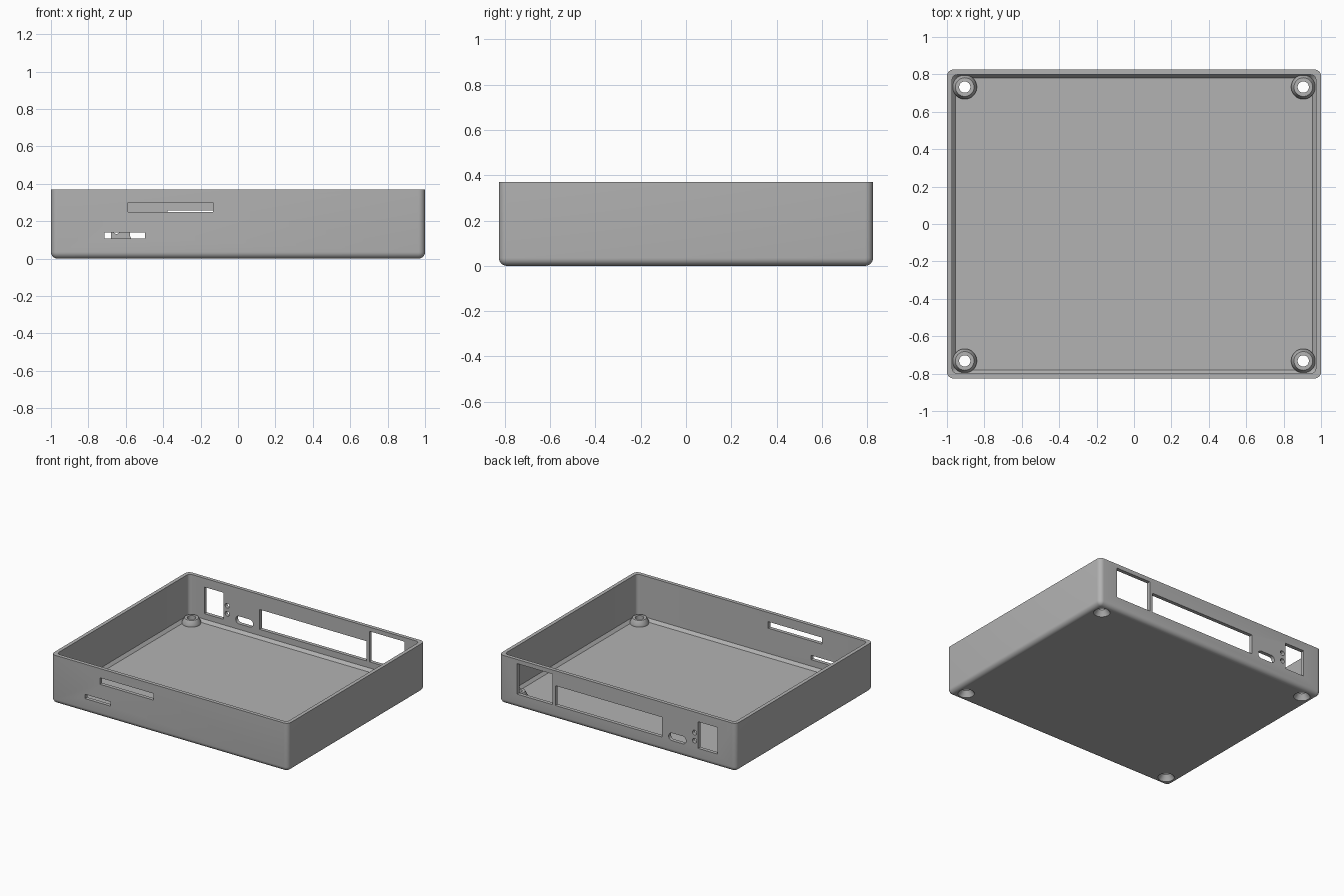
import bpy, bmesh, math

scene = bpy.context.scene
if "Cube" in bpy.data.objects:
    bpy.data.objects.remove(bpy.data.objects["Cube"], do_unlink=True)

grey = bpy.data.materials.new("plain grey")
grey.use_nodes = True
grey.diffuse_color = (0.45, 0.45, 0.45, 1)
grey.node_tree.nodes["Principled BSDF"].inputs["Base Color"].default_value = (0.45, 0.45, 0.45, 1)

HX, HY, HZ = 1.0, 0.826, 0.37
WALL, FLOOR, ROUND = 0.028, 0.036, 0.035
BOSS_X, BOSS_Y = 0.905, 0.732


def loft(name, rings):
    """Bridge equal-sized rings of points and cap both ends."""
    bm = bmesh.new()
    rows = [[bm.verts.new(p) for p in ring] for ring in rings]
    n = len(rows[0])
    for a, b in zip(rows, rows[1:]):
        for i in range(n):
            j = (i + 1) % n
            bm.faces.new((a[i], a[j], b[j], b[i]))
    bm.faces.new(rows[0])
    bm.faces.new(rows[-1])
    bmesh.ops.recalc_face_normals(bm, faces=bm.faces)
    mesh = bpy.data.meshes.new(name)
    bm.to_mesh(mesh)
    bm.free()
    mesh.materials.append(grey)
    obj = bpy.data.objects.new(name, mesh)
    scene.collection.objects.link(obj)
    return obj


def rounded(w, h, r, steps=6):
    """Outline of a rounded rectangle with half sizes w and h."""
    pts = []
    for k, (sx, sy) in enumerate(((1, 1), (-1, 1), (-1, -1), (1, -1))):
        for i in range(steps + 1):
            a = math.pi / 2 * (k + i / steps)
            pts.append((sx * (w - r) + r * math.cos(a), sy * (h - r) + r * math.sin(a)))
    return pts


def tray_ring(inset, z, r):
    return [(x, y, z) for x, y in rounded(HX - inset, HY - inset, r)]


def turned(name, profile, x, y, sides=32):
    """Round part from a radius and height profile."""
    angles = [2 * math.pi * i / sides for i in range(sides)]
    return loft(name, [[(x + r * math.cos(a), y + r * math.sin(a), z) for a in angles]
                       for r, z in profile])


def port(name, x0, x1, z0, z1, side, r=None):
    """Cutter through the front (-1) or back (1) wall."""
    w, h = (x1 - x0) / 2, (z1 - z0) / 2
    outline = rounded(w, h, r) if r else [(w, h), (-w, h), (-w, -h), (w, -h)]
    cx, cz = (x0 + x1) / 2, (z0 + z1) / 2
    return loft(name, [[(cx + u, side * y, cz + v) for u, v in outline]
                       for y in (HY - 0.1, HY + 0.1)])


def combine(target, tool, operation):
    mod = target.modifiers.new("cut", "BOOLEAN")
    mod.operation, mod.solver, mod.object = operation, "EXACT", tool
    bpy.context.view_layer.objects.active = target
    bpy.ops.object.modifier_apply(modifier=mod.name)
    bpy.data.objects.remove(tool, do_unlink=True)


# Open tray: rounded underside, straight walls, rim, chamfered inner floor
rings = []
for i in range(7):
    a = math.pi / 2 * i / 6
    inset = ROUND * (1 - math.sin(a))
    rings.append(tray_ring(inset, ROUND * (1 - math.cos(a)), max(ROUND - inset, 0.003)))
rings += [tray_ring(0, HZ, ROUND), tray_ring(WALL, HZ, 0.026),
          tray_ring(WALL, FLOOR + 0.022, 0.026), tray_ring(WALL + 0.018, FLOOR, 0.02)]
tray = loft("case_tray", rings)

# Corner screw bosses with countersunk holes
corners = [(sx * BOSS_X, sy * BOSS_Y) for sx in (-1, 1) for sy in (-1, 1)]
for x, y in corners:
    combine(tray, turned("boss", [(0.065, 0.02), (0.065, 0.05), (0.05, 0.08)], x, y), "UNION")
for x, y in corners:
    hole = [(0.062, -0.01), (0.055, 0.005), (0.03, 0.04), (0.03, 0.2)]
    combine(tray, turned("screw_hole", hole, x, y), "DIFFERENCE")

# Wall openings
ports = [
    port("card_slot", -0.588, -0.134, 0.25, 0.30, -1),
    port("thin_slot", -0.713, -0.497, 0.107, 0.14, -1),
    port("large_port", 0.55, 0.847, 0.105, 0.338, 1),
    port("wide_port", -0.376, 0.524, 0.105, 0.256, 1),
    port("oval_port", -0.578, -0.432, 0.1, 0.158, 1, 0.027),
    port("square_port", -0.843, -0.68, 0.1, 0.303, 1),
    port("lower_light_hole", -0.668, -0.632, 0.132, 0.168, 1, 0.0179),
    port("upper_light_hole", -0.668, -0.632, 0.194, 0.23, 1, 0.0179),
]
for cutter in ports:
    combine(tray, cutter, "DIFFERENCE")

# Smooth the rounded parts, keep the edges crisp
bpy.ops.object.select_all(action="DESELECT")
tray.select_set(True)
bpy.context.view_layer.objects.active = tray
bpy.ops.object.shade_smooth_by_angle(angle=math.radians(30))
